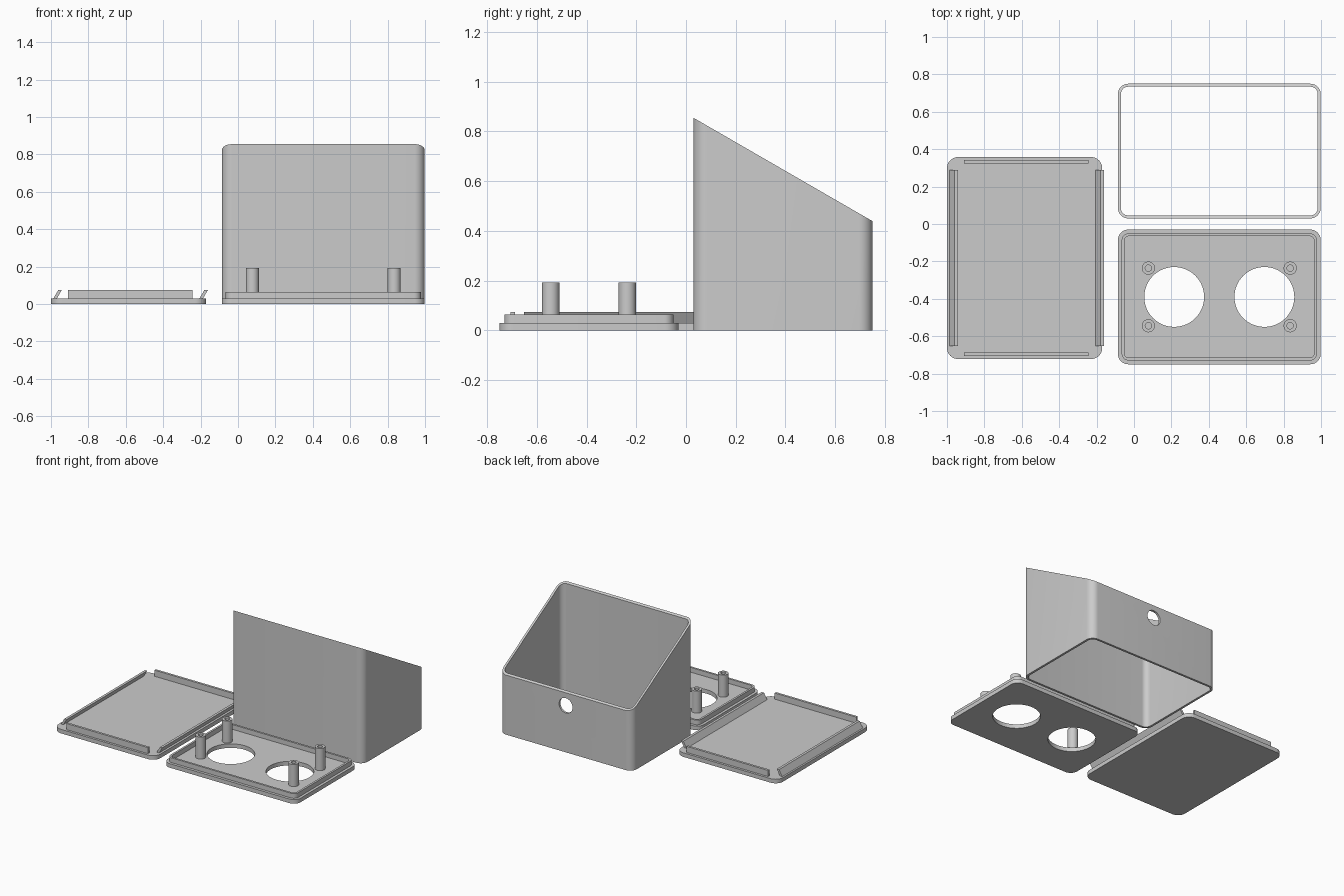
import bpy, bmesh, math
from mathutils import Vector, Matrix

cube = bpy.data.objects.get("Cube")
if cube:
    bpy.data.objects.remove(cube, do_unlink=True)

GREY = (0.6, 0.6, 0.6, 1.0)
grey = bpy.data.materials.new("light grey plastic")
grey.use_nodes = True
grey.diffuse_color = GREY
grey.node_tree.nodes["Principled BSDF"].inputs["Base Color"].default_value = GREY


def rounded_rect(x0, x1, y0, y1, r, steps=10):
    """Outline of a rectangle with rounded corners, anticlockwise."""
    corners = [(x1 - r, y1 - r), (x0 + r, y1 - r), (x0 + r, y0 + r), (x1 - r, y0 + r)]
    return [(cx + r * math.cos(a), cy + r * math.sin(a))
            for q, (cx, cy) in enumerate(corners)
            for a in [(q + i / steps) * math.pi / 2 for i in range(steps + 1)]]


def circle(cx, cy, r, n=48):
    return [(cx + r * math.cos(2 * math.pi * i / n), cy + r * math.sin(2 * math.pi * i / n))
            for i in range(n)]


def finish(name, bm):
    bmesh.ops.recalc_face_normals(bm, faces=bm.faces)
    mesh = bpy.data.meshes.new(name)
    bm.to_mesh(mesh)
    bm.free()
    mesh.materials.append(grey)
    ob = bpy.data.objects.new(name, mesh)
    bpy.context.collection.objects.link(ob)
    return ob


def extrude(name, outline, z0, top, inner=None):
    """Upright prism; with an inner outline it becomes an open sleeve."""
    height = top if callable(top) else (lambda y: top)
    bm = bmesh.new()
    rings = []
    for loop in [outline] + ([inner] if inner else []):
        low = [bm.verts.new((x, y, z0)) for x, y in loop]
        high = [bm.verts.new((x, y, height(y))) for x, y in loop]
        rings.append((low, high))
    n = len(outline)
    for low, high in rings:
        for i in range(n):
            j = (i + 1) % n
            bm.faces.new((low[i], low[j], high[j], high[i]))
    for level in (0, 1):
        if inner:
            a, b = rings[0][level], rings[1][level]
            for i in range(n):
                j = (i + 1) % n
                bm.faces.new((a[i], a[j], b[j], b[i]))
        else:
            bm.faces.new(rings[0][level])
    return finish(name, bm)


def cut(ob, cutter):
    """Apply a boolean difference and discard the cutter."""
    cutter.hide_render = True
    mod = ob.modifiers.new("cut", "BOOLEAN")
    mod.operation = "DIFFERENCE"
    mod.solver = "EXACT"
    mod.object = cutter
    bpy.context.view_layer.update()
    graph = bpy.context.evaluated_depsgraph_get()
    mesh = bpy.data.meshes.new_from_object(ob.evaluated_get(graph))
    ob.modifiers.clear()
    ob.data = mesh
    bpy.data.objects.remove(cutter, do_unlink=True)


parts = []
X0, X1, XC = -0.086, 0.998, 0.456
WALL = 0.016

# Sleeve-shaped case with a sloping top and a cable hole in the back
slope = lambda y: 0.855 - (y - 0.03) * math.tan(math.radians(30))
case = extrude("case", rounded_rect(X0, X1, 0.03, 0.75, 0.055), 0, slope,
               rounded_rect(X0 + WALL, X1 - WALL, 0.03 + WALL, 0.75 - WALL, 0.055 - WALL))
drill = extrude("cable_hole_cutter", circle(0, 0, 0.055), -0.1, 0.1)
drill.data.transform(Matrix.Translation((XC, 0.75, 0.345)) @ Matrix.Rotation(math.pi / 2, 4, "X"))
cut(case, drill)
parts.append(case)

# Base plate with two large round openings
base = extrude("base_plate", rounded_rect(X0, X1, -0.75, -0.03, 0.055), 0, 0.03)
for side in (-1, 1):
    cut(base, extrude("opening_cutter", circle(XC + side * 0.241, -0.39, 0.16, 64), -0.1, 0.1))
parts.append(base)

# Raised locating rim on the base
d, e = 0.02, 0.035
parts.append(extrude("base_rim", rounded_rect(X0 + d, X1 - d, -0.75 + d, -0.03 - d, 0.038), 0.03, 0.065,
                     rounded_rect(X0 + e, X1 - e, -0.75 + e, -0.03 - e, 0.023)))

# Four hollow screw posts
for sx, side in ((-1, "right"), (1, "left")):
    for sy, end in ((-1, "front"), (1, "back")):
        cx, cy = XC + sx * 0.379, -0.39 + sy * 0.154
        parts.append(extrude(f"screw_post_{end}_{side}", circle(cx, cy, 0.035), 0.03, 0.193,
                             circle(cx, cy, 0.017)))

# Flat lid
parts.append(extrude("lid", rounded_rect(-1, -0.17, -0.722, 0.358, 0.06), 0, 0.03))


def lid_rail(name, x0, x1, y0, y1, lean=0.0):
    """Straight clip rail on the lid, its top shifted sideways by lean."""
    ob = extrude(name, [(x0, y0), (x1, y0), (x1, y1), (x0, y1)], 0.03, 0.075)
    for v in ob.data.vertices:
        if v.co.z > 0.05:
            v.co.x += lean
    parts.append(ob)


# Upright rails at the ends and leaning rails along the sides
lid_rail("lid_rail_front", -0.908, -0.242, -0.705, -0.688)
lid_rail("lid_rail_back", -0.908, -0.242, 0.324, 0.341)
lid_rail("lid_rail_right", -0.987, -0.968, -0.652, 0.288, 0.026)
lid_rail("lid_rail_left", -0.206, -0.187, -0.652, 0.288, 0.026)

# Smooth the rounded walls, keep the edges sharp
bpy.ops.object.select_all(action="DESELECT")
for ob in parts:
    ob.select_set(True)
bpy.context.view_layer.objects.active = parts[0]
bpy.ops.object.shade_smooth_by_angle(angle=math.radians(30))
